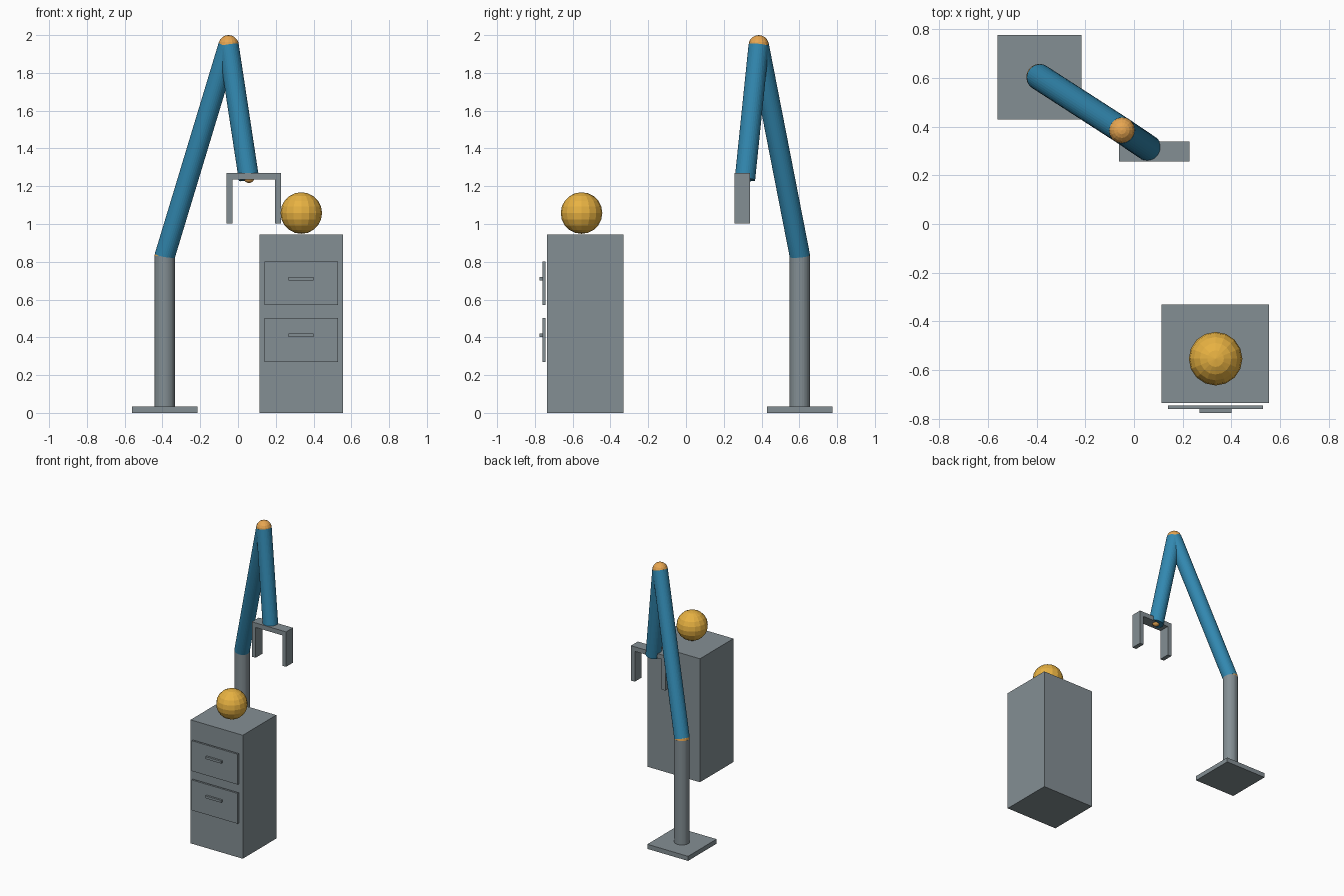
import bpy
from mathutils import Vector

if "Cube" in bpy.data.objects:
    bpy.data.objects.remove(bpy.data.objects["Cube"])


def material(name, r, g, b):
    lin = [((c / 255 + 0.055) / 1.055) ** 2.4 for c in (r, g, b)]
    m = bpy.data.materials.new(name)
    m.diffuse_color = (*lin, 1)
    m.use_nodes = True
    m.node_tree.nodes["Principled BSDF"].inputs["Base Color"].default_value = m.diffuse_color
    return m


GREY = material("steel_grey", 132, 143, 148)
BLUE = material("arm_blue", 50, 136, 176)
ORANGE = material("joint_orange", 234, 168, 82)
GOLD = material("ball_gold", 232, 178, 66)


def finish(name, mat):
    ob = bpy.context.object
    ob.name = name
    ob.data.materials.append(mat)
    return ob


def box(name, x, y, z, mat=GREY):
    """Box from its (min, max) ranges."""
    spans = (x, y, z)
    bpy.ops.mesh.primitive_cube_add(size=1, location=[(a + b) / 2 for a, b in spans])
    ob = finish(name, mat)
    ob.scale = [b - a for a, b in spans]
    bpy.ops.object.transform_apply(location=False, rotation=False, scale=True)


def rod(name, start, end, radius, mat):
    """Cylinder between two points."""
    a, b = Vector(start), Vector(end)
    d = b - a
    bpy.ops.mesh.primitive_cylinder_add(
        vertices=32, radius=radius, depth=d.length, location=(a + b) / 2,
        rotation=d.to_track_quat('Z', 'Y').to_euler())
    finish(name, mat)


def ball(name, centre, radius, mat):
    bpy.ops.mesh.primitive_uv_sphere_add(segments=16, ring_count=10,
                                         radius=radius, location=centre)
    finish(name, mat)


R = 0.054
SHOULDER = (-0.388, 0.603, 0.83)
ELBOW = (-0.05, 0.385, 1.946)
WRIST = (0.058, 0.312, 1.236)

# Robot stand and arm
box("base_plate", (-0.56, -0.215), (0.43, 0.775), (0, 0.035))
rod("column", (SHOULDER[0], SHOULDER[1], 0.03), SHOULDER, R, GREY)
ball("shoulder_joint", SHOULDER, R, ORANGE)
rod("upper_arm", SHOULDER, ELBOW, R, BLUE)
ball("elbow_joint", ELBOW, R, ORANGE)
rod("forearm", ELBOW, WRIST, R, BLUE)
ball("wrist_joint", (WRIST[0], WRIST[1], 1.245), 0.028, ORANGE)

# Gripper
GY = (0.256, 0.339)
box("gripper_bar", (-0.062, 0.228), GY, (1.235, 1.27))
for side, x in (("left", (-0.062, -0.03)), ("right", (0.196, 0.228))):
    box("gripper_finger_" + side, x, GY, (1.003, 1.237))

# Cabinet with two drawers
box("cabinet", (0.113, 0.555), (-0.735, -0.33), (0, 0.945))
for side, z in (("lower", 0.27), ("upper", 0.57)):
    box("drawer_" + side, (0.14, 0.53), (-0.76, -0.745), (z, z + 0.232))
    box("handle_" + side, (0.268, 0.40), (-0.775, -0.76), (z + 0.132, z + 0.15))

# Ball on the cabinet
ball("ball", (0.335, -0.553, 1.058), 0.11, GOLD)
